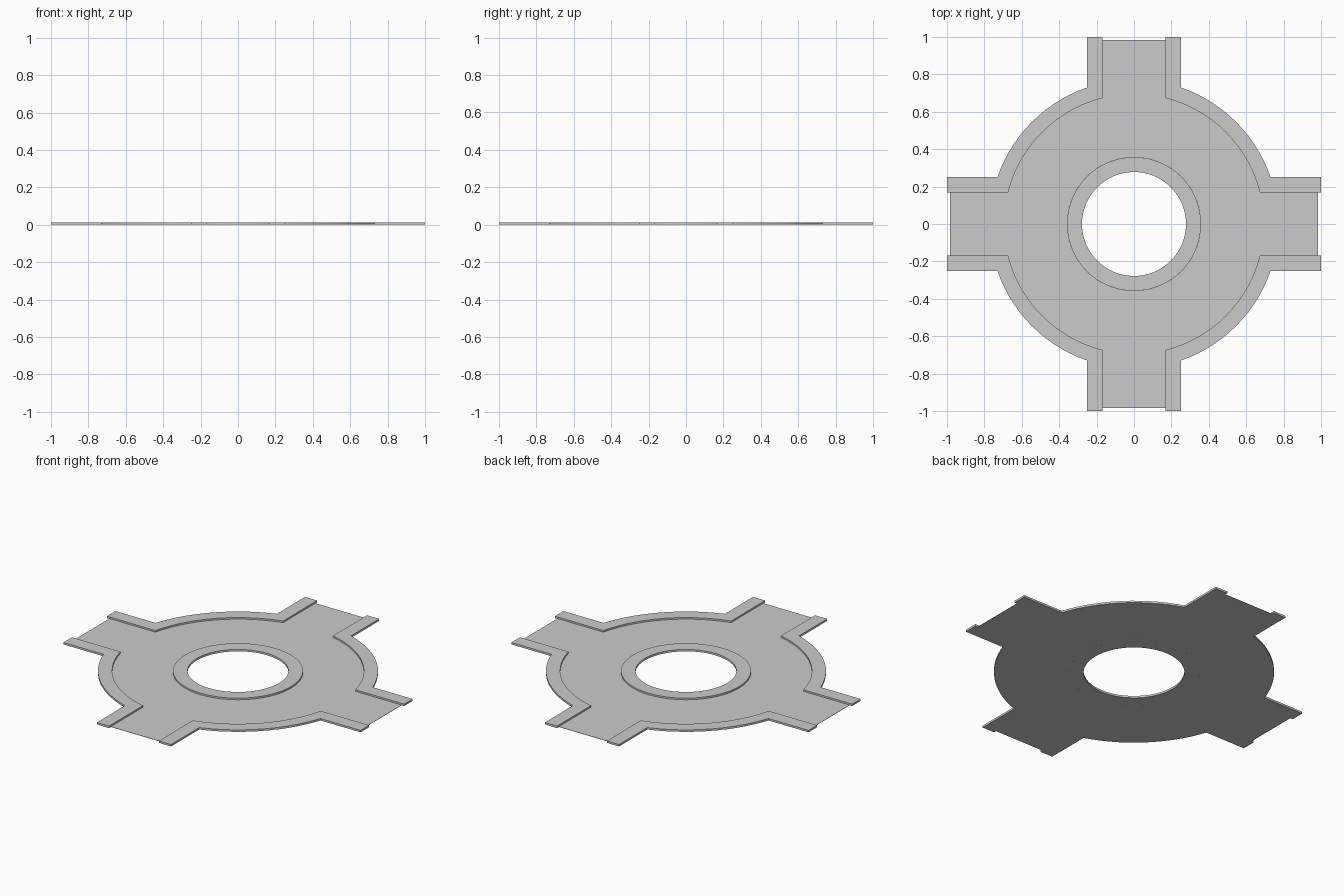
import bpy, bmesh
from math import sin, cos, asin, pi, tau

if "Cube" in bpy.data.objects:
    bpy.data.objects.remove(bpy.data.objects["Cube"])

R_HOLE, R_ISLAND = 0.278, 0.358          # central curb ring
R_ROAD, R_OUT = 0.694, 0.772             # road edge, outer curb edge
W_ROAD, W_OUT = 0.168, 0.25              # half widths of the arms
L_ROAD, L_CURB = 0.983, 1.0              # arm lengths
ROAD_H, CURB_H = 0.002, 0.012
ARC, GAP = 14, 4                         # segments per arc and per arm mouth


def polar(r, a):
    return (r * cos(a), r * sin(a))


def turn(p, k):
    for _ in range(k):
        p = (-p[1], p[0])
    return p


def solid(name, quads, height):
    """Weld flat quads together and extrude them upward from z = 0."""
    bm = bmesh.new()
    for quad in quads:
        bm.faces.new([bm.verts.new((x, y, 0)) for x, y in quad])
    bmesh.ops.remove_doubles(bm, verts=bm.verts, dist=1e-5)
    res = bmesh.ops.extrude_face_region(bm, geom=bm.faces[:], use_keep_orig=True)
    for v in res["geom"]:
        if isinstance(v, bmesh.types.BMVert):
            v.co.z = height
    bmesh.ops.recalc_face_normals(bm, faces=bm.faces)
    mesh = bpy.data.meshes.new(name)
    bm.to_mesh(mesh)
    bm.free()
    obj = bpy.data.objects.new(name, mesh)
    bpy.context.collection.objects.link(obj)
    return obj


def strip(a, b):
    """Quads between two paths with equal point counts."""
    return [(a[i], b[i], b[i + 1], a[i + 1]) for i in range(len(a) - 1)]


def corner_arc(r, w):
    """Arc of one quadrant between the two neighbouring arms."""
    a0 = asin(w / r)
    a1 = pi / 2 - a0
    return [polar(r, a0 + (a1 - a0) * i / ARC) for i in range(ARC + 1)]


# Corner curbs along the circle and arms
inner = [(L_CURB, W_ROAD)] + corner_arc(R_ROAD, W_ROAD) + [(W_ROAD, L_CURB)]
outer = [(L_CURB, W_OUT)] + corner_arc(R_OUT, W_OUT) + [(W_OUT, L_CURB)]
for k in range(4):
    path_in = [turn(p, k) for p in inner]
    path_out = [turn(p, k) for p in outer]
    solid(f"corner_curb_{k + 1}", strip(path_in, path_out), CURB_H)

# Road surface: ring plus four arms
mouth_x = (R_ROAD ** 2 - W_ROAD ** 2) ** 0.5
mouth = [(mouth_x, W_ROAD * (2 * i / GAP - 1)) for i in range(GAP + 1)]
arm_end = [(L_ROAD, y) for _, y in mouth]
edge = mouth + corner_arc(R_ROAD, W_ROAD)[1:]
island_edge = [(x * R_ISLAND / (x * x + y * y) ** 0.5,
                y * R_ISLAND / (x * x + y * y) ** 0.5) for x, y in edge]
quarter = strip(island_edge, edge) + strip(mouth, arm_end)
solid("road", [[turn(p, k) for p in q] for k in range(4) for q in quarter], ROAD_H)

# Central curb ring around the hole
n = 64
ring_in = [polar(R_HOLE, tau * i / n) for i in range(n + 1)]
ring_out = [polar(R_ISLAND, tau * i / n) for i in range(n + 1)]
solid("island_curb", strip(ring_in, ring_out), CURB_H)
